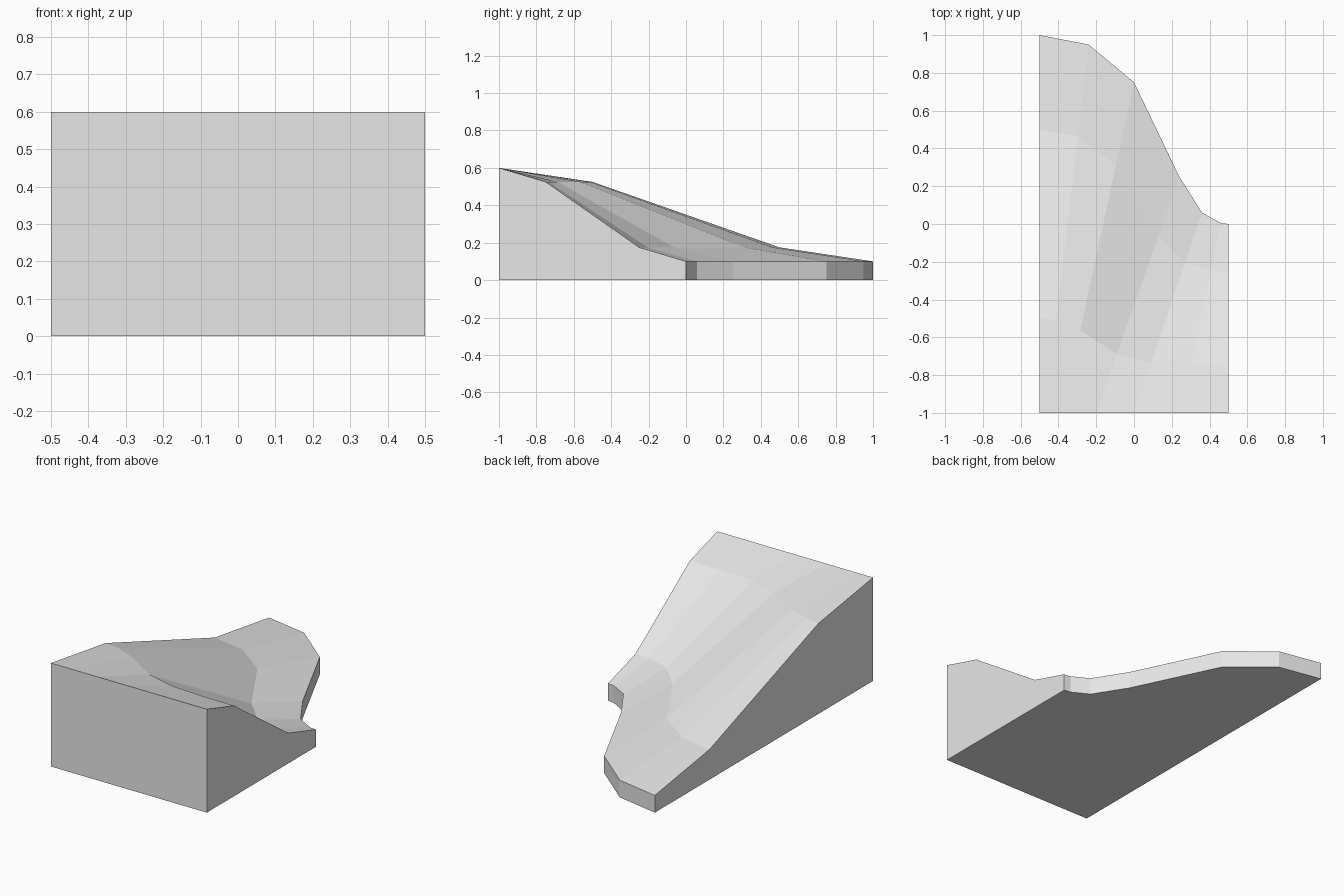
import bpy
import bmesh

cube = bpy.data.objects.get("Cube")
if cube:
    bpy.data.objects.remove(cube, do_unlink=True)

# Plain grey material
grey = bpy.data.materials.new("light_grey")
grey.use_nodes = True
grey.diffuse_color = (0.8, 0.8, 0.8, 1)
grey.node_tree.nodes["Principled BSDF"].inputs["Base Color"].default_value = (0.8, 0.8, 0.8, 1)

# Each rib runs straight from the front edge to the curved back edge:
# (front x, back x, back y)
FRONT_Y = -1.0
RIBS = [(-0.5, -0.5, 1.0), (-0.47, -0.24, 0.95), (-0.38, 0.0, 0.75),
        (-0.2, 0.24, 0.25), (0.0, 0.36, 0.06), (0.25, 0.46, 0.005),
        (0.5, 0.5, 0.0)]
# Slope profile shared by every rib: (fraction along rib, height)
PROFILE = [(0, 0.6), (0.25, 0.525), (0.75, 0.175), (1, 0.1)]

bm = bmesh.new()


def rib_verts(front_x, back_x, back_y):
    return [bm.verts.new((front_x + t * (back_x - front_x),
                          FRONT_Y + t * (back_y - FRONT_Y), z))
            for t, z in PROFILE]


# Sloping top surface
top = [rib_verts(*rib) for rib in RIBS]
for a, b in zip(top, top[1:]):
    for i in range(len(PROFILE) - 1):
        bm.faces.new((a[i], b[i], b[i + 1], a[i + 1]))

# Vertical wall under the curved back edge
base = [bm.verts.new((bx, by, 0)) for _, bx, by in RIBS]
for i in range(len(RIBS) - 1):
    bm.faces.new((top[i][-1], top[i + 1][-1], base[i + 1], base[i]))

# Front, sides and underside
front_left = bm.verts.new((0.5, FRONT_Y, 0))
front_right = bm.verts.new((-0.5, FRONT_Y, 0))
bm.faces.new([rib[0] for rib in top] + [front_left, front_right])
bm.faces.new(top[0] + [base[0], front_right])
bm.faces.new(top[-1] + [base[-1], front_left])
bm.faces.new(base + [front_left, front_right])
bmesh.ops.recalc_face_normals(bm, faces=bm.faces)

mesh = bpy.data.meshes.new("curved_slope")
bm.to_mesh(mesh)
bm.free()
mesh.materials.append(grey)
slope = bpy.data.objects.new("curved_slope", mesh)
bpy.context.collection.objects.link(slope)
